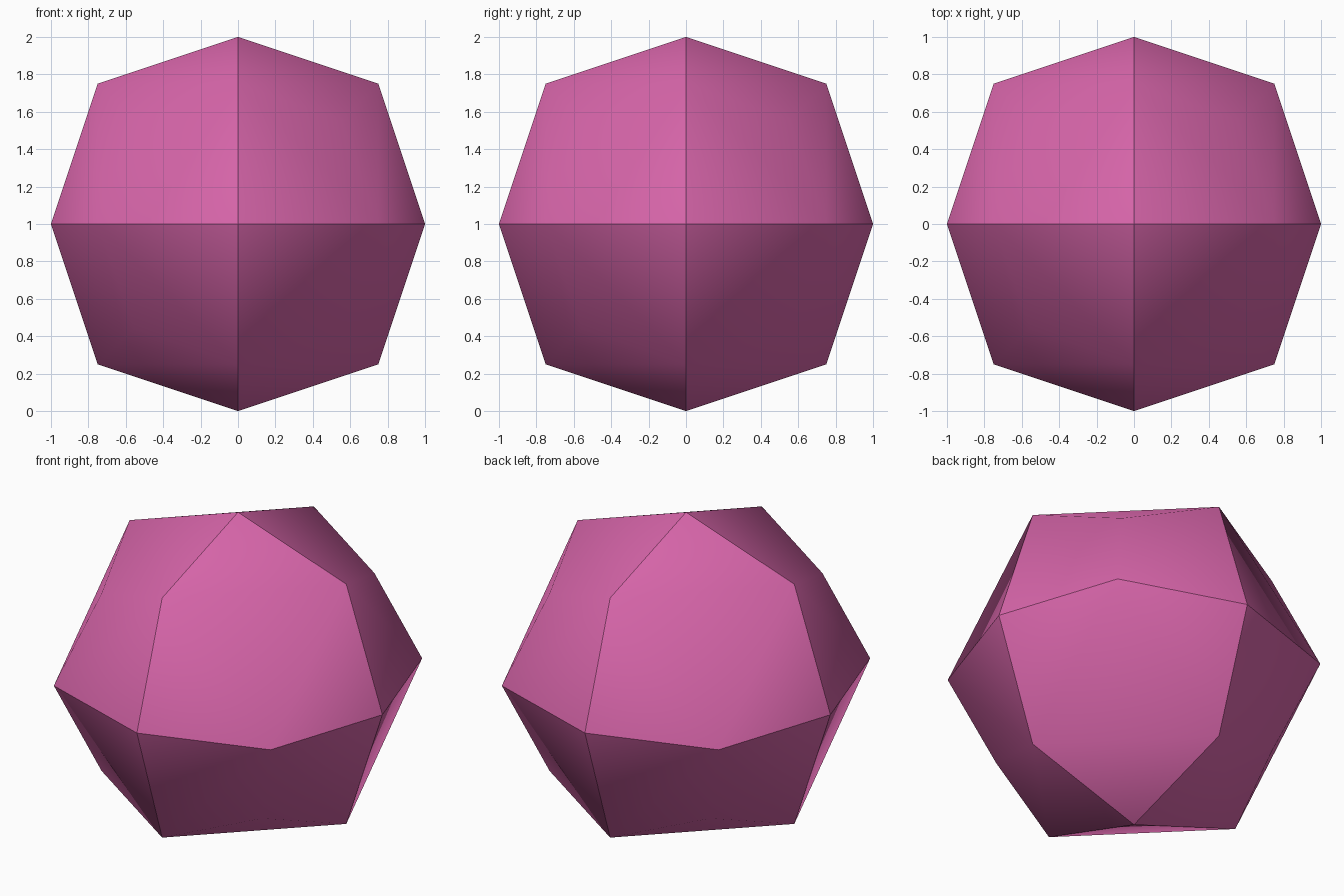
import bpy
import math

if "Cube" in bpy.data.objects:
    bpy.data.objects.remove(bpy.data.objects["Cube"])

# Rounded body: a cube smoothed once, each quad split along its long diagonal
bpy.ops.mesh.primitive_cube_add(size=2, location=(0, 0, 1))
body = bpy.context.object
body.name = "faceted_ball"

sub = body.modifiers.new("round", 'SUBSURF')
sub.levels = sub.render_levels = 1
sub.use_limit_surface = False
tri = body.modifiers.new("split", 'TRIANGULATE')
tri.quad_method = 'LONGEST_DIAGONAL'
bpy.ops.object.convert(target='MESH')

# Smooth inside each octant, sharp along the three middle planes
bpy.ops.object.shade_smooth_by_angle(angle=math.radians(33))

# Pink colour
pink = bpy.data.materials.new("pink")
pink.diffuse_color = (0.68, 0.13, 0.40, 1)
pink.use_nodes = True
pink.node_tree.nodes["Principled BSDF"].inputs["Base Color"].default_value = pink.diffuse_color
body.data.materials.clear()
body.data.materials.append(pink)
